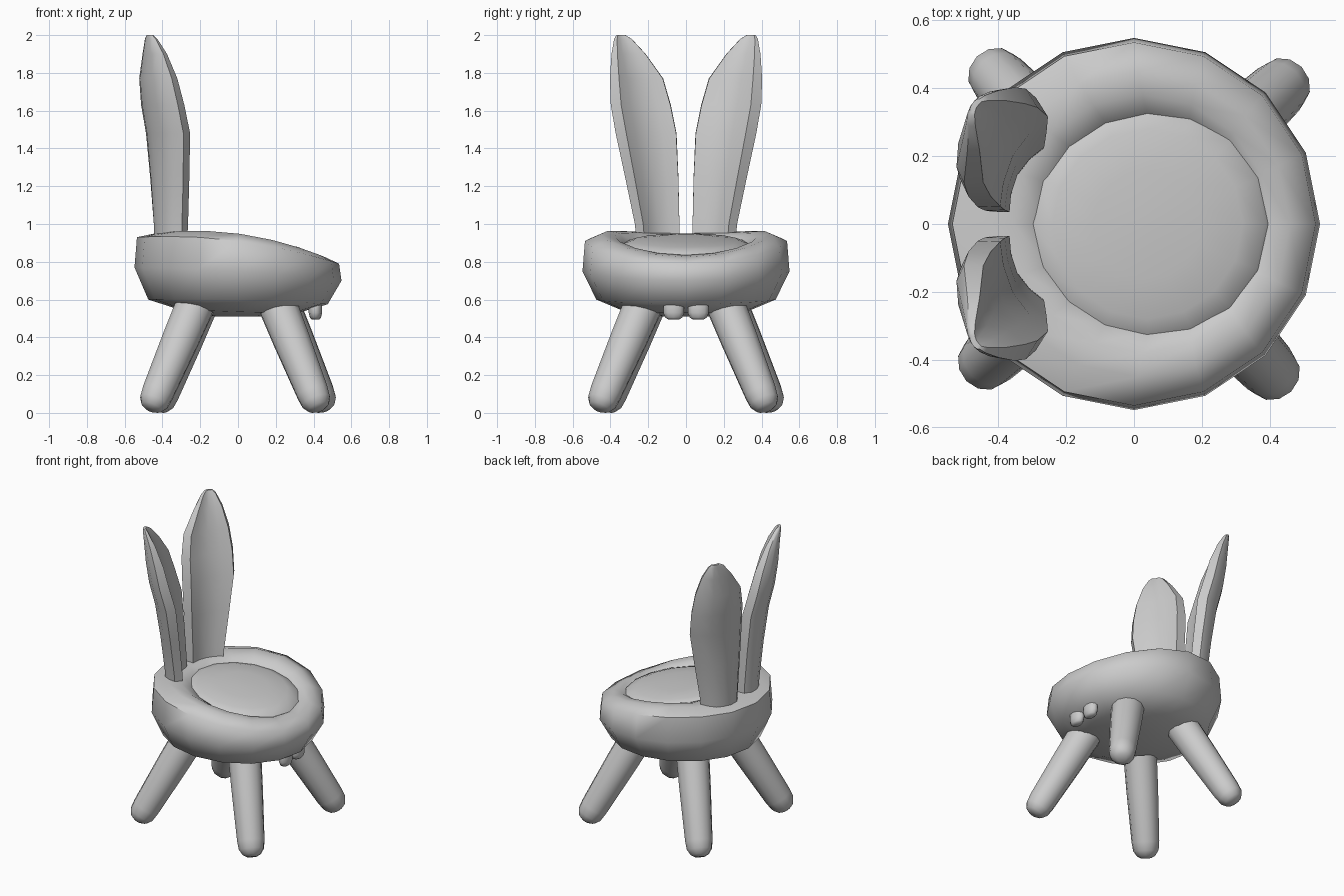
import bpy, math
from mathutils import Vector, Matrix

if "Cube" in bpy.data.objects:
    bpy.data.objects.remove(bpy.data.objects["Cube"])


def loft(name, rings, angle=50):
    """Skin a list of equal-length point rings, closing both ends."""
    n = len(rings[0])
    verts = [p for ring in rings for p in ring]
    faces = []
    for k in range(len(rings) - 1):
        for i in range(n):
            j = (i + 1) % n
            faces.append((k * n + i, k * n + j, (k + 1) * n + j, (k + 1) * n + i))
    faces.append(tuple(reversed(range(n))))
    faces.append(tuple(range((len(rings) - 1) * n, len(rings) * n)))
    mesh = bpy.data.meshes.new(name)
    mesh.from_pydata(verts, [], faces)
    ob = bpy.data.objects.new(name, mesh)
    bpy.context.collection.objects.link(ob)
    smooth(ob, angle)
    return ob


def smooth(ob, angle):
    bpy.ops.object.select_all(action='DESELECT')
    ob.select_set(True)
    bpy.context.view_layer.objects.active = ob
    bpy.ops.object.mode_set(mode='EDIT')
    bpy.ops.mesh.select_all(action='SELECT')
    bpy.ops.mesh.normals_make_consistent(inside=False)
    bpy.ops.object.mode_set(mode='OBJECT')
    bpy.ops.object.shade_smooth_by_angle(angle=math.radians(angle))


def tilted_ring(r, cx, back, mid, front, n=16):
    """Circle whose height blends between back, side and front values."""
    pts = []
    for i in range(n):
        t = math.tau * i / n
        c = math.cos(t)
        z = mid + (front - back) / 2 * c + ((front + back) / 2 - mid) * c * c
        pts.append((cx + r * c, r * math.sin(t), z))
    return pts


# Seat body: sloping ring with a hollow for the cushion
loft("seat", [tilted_ring(*p) for p in [
    (.12, 0, .51, .51, .51),
    (.32, 0, .55, .535, .53),
    (.475, 0, .60, .60, .575),
    (.548, 0, .77, .75, .70),
    (.535, 0, .93, .91, .79),
    (.45, .01, .95, .948, .825),
    (.38, .025, .95, .935, .835),
    (.32, .04, .935, .895, .82),
    (.29, .04, .86, .82, .76),
    (.05, .04, .83, .82, .80)]], 60)

# Domed cushion, sloping with the rim
cushion = []
for r, dz in [(.34, -.10), (.365, -.065), (.345, -.038), (.28, -.016), (.16, -.004), (.03, 0)]:
    z = .93 + dz
    cushion.append(tilted_ring(r, .04, z + .13 * r, z, z - .13 * r))
loft("cushion", cushion, 60)

# Four splayed legs with rounded ends
foot, top = Vector((.432, .402, .09)), Vector((.205, .19, .62))
axis = (top - foot).normalized()
u = axis.orthogonal().normalized()
v = axis.cross(u)
profile = [(-.085, .03), (-.07, .058), (-.035, .08), (.02, .087), (.35, .10), (.56, .105)]
for k, name in enumerate(["back_right_leg", "back_left_leg", "front_left_leg", "front_right_leg"]):
    turn = Matrix.Rotation(k * math.pi / 2, 3, 'Z')
    rings = []
    for d, r in profile:
        rings.append([turn @ (foot + axis * d + r * (math.cos(math.tau * i / 12) * u
                      + math.sin(math.tau * i / 12) * v)) for i in range(12)])
    loft(name, rings, 60)

# Two tall ears with dished inner faces, turned towards the seat
section = [(-1, .1), (-.8, -.5), (-.4, -.9), (0, -1), (.4, -.9), (.8, -.5),
           (1, .1), (.82, .8), (.45, .5), (0, .35), (-.45, .5), (-.82, .8)]
stations = [(.86, -.365, .15, .25, .13), (1.0, -.365, .157, .265, .14),
            (1.25, -.372, .185, .32, .15), (1.48, -.382, .215, .365, .165),
            (1.63, -.41, .243, .36, .16), (1.77, -.432, .265, .32, .14),
            (1.90, -.447, .306, .205, .09), (1.98, -.463, .335, .105, .045),
            (2.0, -.468, .345, .055, .025)]
yaw = math.radians(62)
for side, name in [(1, "rear_ear"), (-1, "near_ear")]:
    rings = []
    for z, cx, cy, w, t in stations:
        ring = []
        for a, b in section:
            a, b = a * w / 2, b * t / 2
            ring.append((cx + a * math.cos(yaw) + b * math.sin(yaw),
                         side * (cy + a * math.sin(yaw) - b * math.cos(yaw)), z))
        rings.append(ring)
    loft(name, rings, 50)

# Pair of small teeth under the sloping end
for side, name in [(1, "rear_tooth"), (-1, "near_tooth")]:
    rings = []
    for z, s in [(.495, .55), (.505, .82), (.53, 1), (.57, 1), (.61, .75)]:
        rings.append([(.41 + .036 * s * math.cos(math.tau * i / 10),
                       side * .065 + .058 * s * math.sin(math.tau * i / 10), z)
                      for i in range(10)])
    loft(name, rings, 60)
